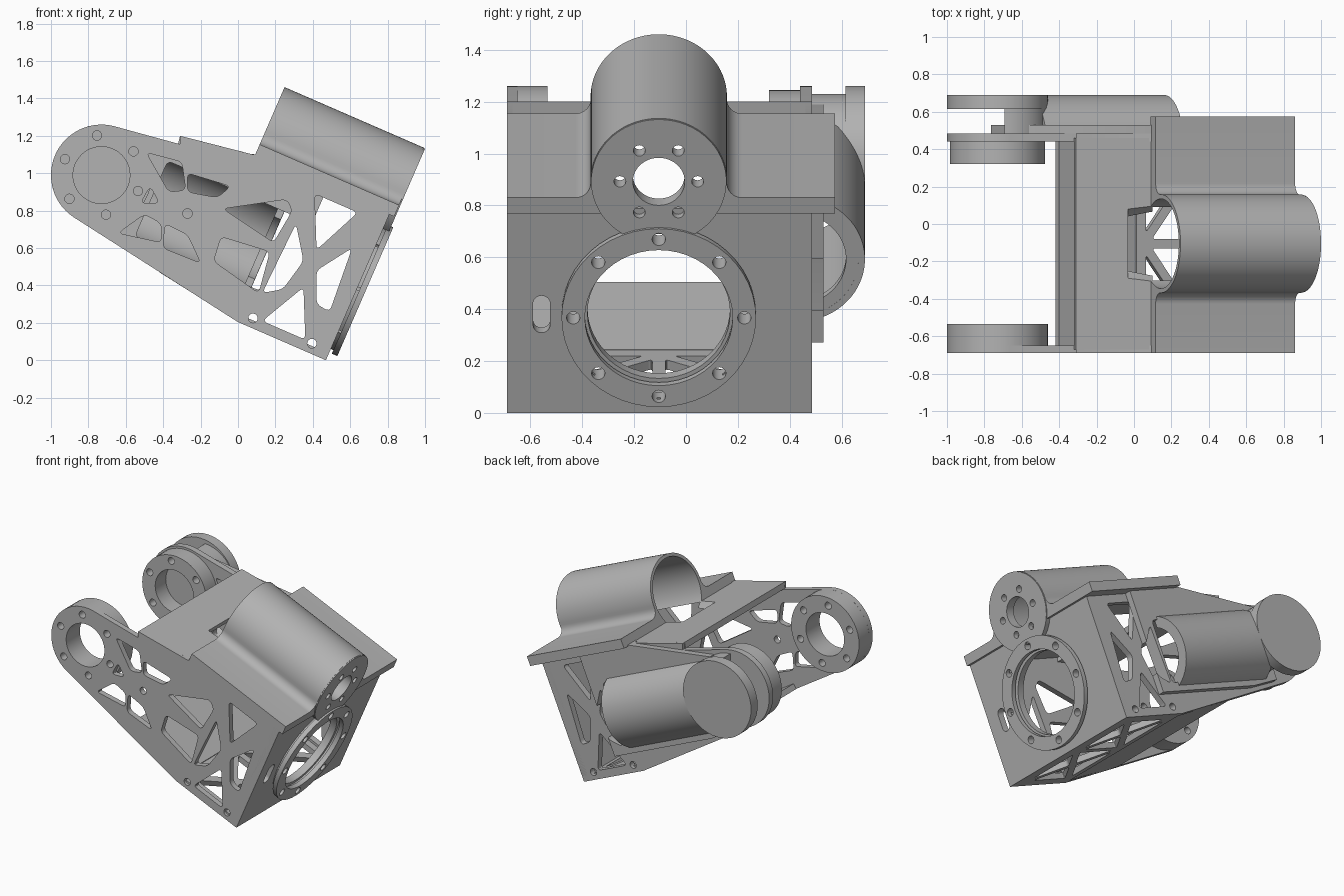
import bpy, bmesh, math
from mathutils import Vector

if "Cube" in bpy.data.objects:
    bpy.data.objects.remove(bpy.data.objects["Cube"], do_unlink=True)

grey = bpy.data.materials.new("machined grey")
grey.use_nodes = True
grey.diffuse_color = (0.45, 0.45, 0.45, 1)
grey.node_tree.nodes["Principled BSDF"].inputs["Base Color"].default_value = (0.45, 0.45, 0.45, 1)

# Tilted frame: u runs along the motor axes, v is square to it
TILT = math.radians(23.5)
C, S = math.cos(TILT), math.sin(TILT)


def uv(u, v):
    return (0.47 + C * u + S * v, -S * u + C * v)


def side(p, q, d):      # x, z profile extruded along y
    return (p, d, q)


def axial(p, q, d):     # y, v profile extruded along u
    x, z = uv(d, q)
    return (x, p, z)


def floor(p, q, d):     # y, u profile extruded along v
    x, z = uv(q, d)
    return (x, p, z)


def arc(cx, cy, r, a0, a1, n=24):
    angles = [math.radians(a0 + (a1 - a0) * i / n) for i in range(n + 1)]
    return [(cx + r * math.cos(a), cy + r * math.sin(a)) for a in angles]


def circle(cx, cy, r, n=48):
    return arc(cx, cy, r, 0, 360, n)[:-1]


def bolts(cx, cy, ring, r, count, start=0):
    return [circle(*p, r, 16) for p in arc(cx, cy, ring, start, start + 360, count)[:-1]]


def rounded(pts, r=0.03):
    out = []
    for i, p in enumerate(pts):
        p = Vector(p)
        ends = []
        for other in (pts[i - 1], pts[(i + 1) % len(pts)]):
            d = Vector(other) - p
            ends.append(p + d.normalized() * min(r, d.length * 0.4))
        for k in range(6):
            t = k / 5
            q = ends[0] * (1 - t) ** 2 + p * 2 * t * (1 - t) + ends[1] * t * t
            out.append((q.x, q.y))
    return out


def prism_mesh(name, place, profiles, a, b):
    bm = bmesh.new()
    for pts in profiles:
        low = [bm.verts.new(place(*p, a)) for p in pts]
        high = [bm.verts.new(place(*p, b)) for p in pts]
        bm.faces.new(low)
        bm.faces.new(high[::-1])
        for i in range(len(pts)):
            j = (i + 1) % len(pts)
            bm.faces.new((low[i], high[i], high[j], low[j]))
    bmesh.ops.recalc_face_normals(bm, faces=bm.faces[:])
    mesh = bpy.data.meshes.new(name)
    bm.to_mesh(mesh)
    bm.free()
    mesh.materials.append(grey)
    return mesh


def cut(obj, place, profiles, a, b):
    cutter = bpy.data.objects.new("cutter", prism_mesh("cutter", place, profiles, a, b))
    cutter.hide_render = True
    bpy.context.collection.objects.link(cutter)
    mod = obj.modifiers.new("holes", "BOOLEAN")
    mod.operation, mod.solver, mod.object = "DIFFERENCE", "EXACT", cutter
    deps = bpy.context.evaluated_depsgraph_get()
    mesh = bpy.data.meshes.new_from_object(obj.evaluated_get(deps))
    obj.modifiers.clear()
    obj.data = mesh
    bpy.data.objects.remove(cutter, do_unlink=True)


def part(name, place, pts, a, b, holes=()):
    obj = bpy.data.objects.new(name, prism_mesh(name, place, [pts], a, b))
    bpy.context.collection.objects.link(obj)
    if holes:
        cut(obj, place, holes, a - 0.1, b + 0.1)
    return obj


# Side plates with lightening windows
HX, HZ = -0.73, 0.99
outline = arc(HX, HZ, 0.27, 75.5, 238, 32) + [
    uv(-0.515, 0), uv(0, 0), uv(0, 0.87), uv(-0.76, 0.87),
    (0.08, 1.1), (-0.31, 1.2), (-0.31, 1.155)]
strut_window = rounded([(0.31, 0.73), (0.35, 0.53), (0.24, 0.38), (0.13, 0.36)])
windows = [strut_window] + [rounded(w) for w in (
    [(-0.08, 0.81), (0.26, 0.86), (0.29, 0.8), (0.19, 0.63)],
    [(-0.13, 0.53), (-0.09, 0.66), (0.17, 0.58), (0.11, 0.36)],
    [(0.35, 0.39), (0.36, 0.11), (0.13, 0.21)],
    [(0.41, 0.89), (0.64, 0.79), (0.42, 0.59)],
    [(0.61, 0.6), (0.49, 0.26), (0.42, 0.3), (0.42, 0.48)],
    [(-0.49, 1.11), (-0.3, 1.06), (-0.28, 0.91), (-0.37, 0.9)],
    [(-0.27, 1.0), (-0.04, 0.93), (-0.11, 0.87), (-0.27, 0.9)],
    [(-0.52, 0.84), (-0.47, 0.93), (-0.42, 0.84)],
    [(-0.64, 0.68), (-0.5, 0.78), (-0.41, 0.73), (-0.41, 0.63)],
    [(-0.39, 0.73), (-0.27, 0.67), (-0.2, 0.52), (-0.4, 0.6)])]
windows += [circle(x, z, 0.025, 16) for x, z in ((-0.27, 0.785), (0.08, 0.225), (0.395, 0.09))]
hinge_bolts = bolts(HX, HZ, 0.213, 0.025, 6, 36.5)
hinge_holes = hinge_bolts + [circle(HX, HZ, 0.152)]
part("front_side_plate", side, outline, -0.69, -0.65, windows + hinge_holes)
part("back_side_plate", side, outline, 0.44, 0.485, windows)

# Hinge rings and the rear clevis disc
part("front_hinge_ring", side, circle(HX, HZ, 0.27), -0.65, -0.535, hinge_holes)
part("back_hinge_ring", side, circle(HX, HZ, 0.255), 0.32, 0.44, hinge_holes)
part("clevis_disc", side, circle(HX, HZ, 0.27), 0.615, 0.69)
part("clevis_spacer", side, arc(-0.7, HZ, 0.24, -88, 88), 0.485, 0.615)

# End plate with the lower motor mount
MY, MV = -0.105, 0.42
mount_bolts = bolts(MY, MV, 0.33, 0.026, 8)
slot = arc(-0.557, 0.46, 0.033, 0, 180, 10) + arc(-0.557, 0.37, 0.033, 180, 360, 10)
end_outline = arc(-0.65, 0.04, 0.04, 180, 270, 6) + arc(0.445, 0.04, 0.04, 270, 360, 6) + [
    (0.485, 0.86), (-0.69, 0.86)]
part("end_plate", axial, end_outline, -0.05, 0, mount_bolts + [slot, circle(MY, MV, 0.275)])
part("mount_groove", axial, circle(MY, MV, 0.355), 0, 0.015, mount_bolts + [circle(MY, MV, 0.3)])
part("mount_flange", axial, circle(MY, MV, 0.375), 0.015, 0.047, mount_bolts + [circle(MY, MV, 0.285)])

# Upper motor housing: slab, fillets and tube in one section
TV, R, F = 0.988, 0.263, 0.06
SLAB_TOP = 0.917
drop = SLAB_TOP + F - TV
reach = math.sqrt((R + F) ** 2 - drop ** 2)
lean = math.degrees(math.atan2(drop, reach))
section = [(-0.69, 0.85), (-0.69, SLAB_TOP)]
section += arc(MY - reach, SLAB_TOP + F, F, -90, -lean, 8)
section += arc(MY, TV, R, 180 - lean, lean, 48)[1:-1]
section += arc(MY + reach, SLAB_TOP + F, F, 180 + lean, 270, 8)
section += [(0.575, SLAB_TOP), (0.575, 0.85)]
bore = circle(MY, TV, 0.24, 64)
part("motor_housing", axial, section, -0.785, 0.028, [bore])
cap = arc(MY, TV, R - 0.002, -58, 238, 48)
part("housing_end_cap", axial, cap, -0.03, 0.035,
     bolts(MY, TV, 0.15, 0.023, 6) + [circle(MY, TV, 0.1)])

# Top plate, opened below the housing
top_plate = part("top_plate", side, [(-0.32, 1.16), (-0.31, 1.2), (0.1, 1.095), (0.1, 1.055)], -0.67, 0.46)
cut(top_plate, axial, [bore], -0.91, -0.5)


# Bottom plate with crossed struts, and the sloped web behind it
def truss(y0, y1, u0, u1, gap=0.035):
    ym, um = (y0 + y1) / 2, (u0 + u1) / 2
    tris = []
    for s, e in ((-1, u0), (1, u1)):
        tris.append([(y0 + gap, e), (y1 - gap, e), (ym, um + s * gap)])
    for s, e in ((-1, y0), (1, y1)):
        tris.append([(e, u0 + gap), (e, u1 - gap), (ym + s * gap, um)])
    return [rounded(t, 0.02) for t in tris]


part("bottom_plate", floor, [(-0.67, -0.515), (0.46, -0.515), (0.46, -0.02), (-0.67, -0.02)], 0, 0.04,
     truss(-0.6, -0.13, -0.46, -0.1) + truss(-0.08, 0.39, -0.46, -0.1))
part("sloped_web", side, [(0, 0.207), (-0.42, 0.47), (-0.4, 0.504), (0.012, 0.245)], -0.67, 0.46)

# Rear motor carrier: backing plate, half tube and end ring
carrier = [uv(*p) for p in ((-0.36, 0.14), (-0.36, 0.86), (-0.78, 0.86),
                            (-1.42, 0.68), (-1.42, 0.17), (-1.2, 0.14))]
opening = rounded([uv(*p) for p in ((-0.47, 0.2), (-0.47, 0.64), (-1.2, 0.64), (-1.2, 0.2))])
part("rear_carrier_plate", side, carrier, 0.485, 0.53, [opening, strut_window])
RY = 0.427
part("rear_motor_tube", axial, arc(RY, MV, R, -74, 74, 40) + arc(RY, MV, 0.238, 72, -72, 40),
     -1.32, -0.52)
part("rear_tube_end_ring", axial, arc(RY, MV, 0.25, -72, 72, 40) + arc(RY, MV, 0.19, 66, -66, 40),
     -0.56, -0.521)

# Smooth the round walls, keep the machined edges sharp
bpy.ops.object.select_all(action="DESELECT")
for obj in bpy.context.collection.objects:
    if obj.type == "MESH" and obj.data.materials and obj.data.materials[0] == grey:
        obj.select_set(True)
        bpy.context.view_layer.objects.active = obj
bpy.ops.object.shade_smooth_by_angle(angle=math.radians(30))
